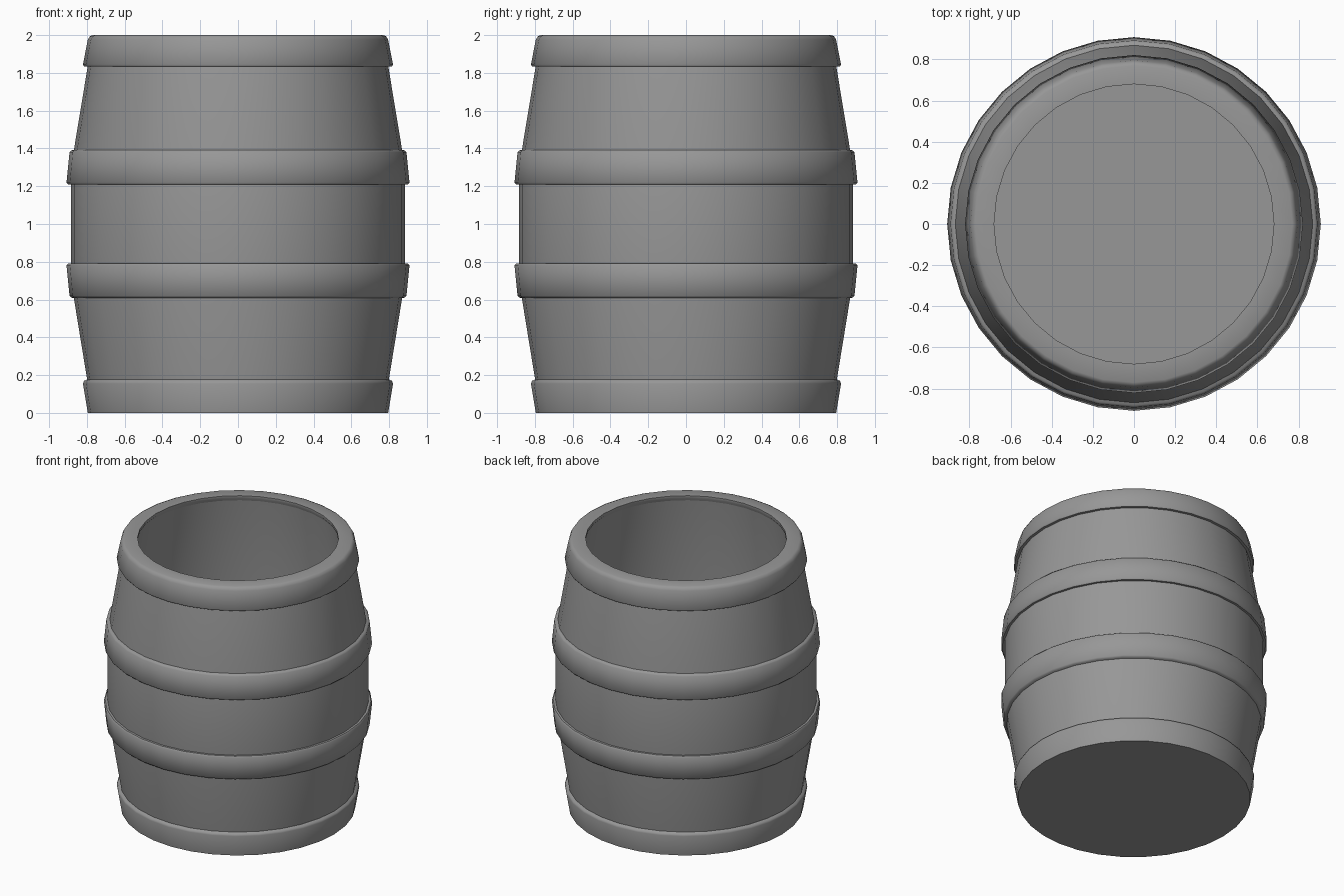
import bpy
import bmesh
import math

if "Cube" in bpy.data.objects:
    bpy.data.objects.remove(bpy.data.objects["Cube"])

SIDES = 32

dark = bpy.data.materials.new("dark_grey")
dark.diffuse_color = (0.31, 0.31, 0.31, 1)
dark.use_nodes = True
dark.node_tree.nodes["Principled BSDF"].inputs["Base Color"].default_value = dark.diffuse_color


def lathe(name, profile, closed=False):
    """Revolve an (r, z) profile about z; r = 0 makes a pole."""
    bm = bmesh.new()
    rings = []
    for r, z in profile:
        if r == 0:
            rings.append([bm.verts.new((0, 0, z))] * SIDES)
        else:
            rings.append([bm.verts.new((r * math.cos(2 * math.pi * i / SIDES),
                                        r * math.sin(2 * math.pi * i / SIDES), z))
                          for i in range(SIDES)])
    pairs = list(zip(rings, rings[1:]))
    if closed:
        pairs.append((rings[-1], rings[0]))
    for a, b in pairs:
        for i in range(SIDES):
            j = (i + 1) % SIDES
            bm.faces.new(dict.fromkeys((a[i], a[j], b[j], b[i])))
    bmesh.ops.recalc_face_normals(bm, faces=bm.faces)
    mesh = bpy.data.meshes.new(name)
    bm.to_mesh(mesh)
    bm.free()
    mesh.materials.append(dark)
    obj = bpy.data.objects.new(name, mesh)
    bpy.context.collection.objects.link(obj)
    bpy.ops.object.select_all(action='DESELECT')
    bpy.context.view_layer.objects.active = obj
    obj.select_set(True)
    bpy.ops.object.shade_smooth_by_angle(angle=math.radians(50))
    return obj


# Hollow barrel body: outer wall, rim, inner wall, floor
lathe("barrel_body", [(0, 0), (0.77, 0), (0.884, 0.70), (0.884, 1.30), (0.77, 1.99),
                      (0.69, 1.99), (0.78, 1.30), (0.78, 0.70), (0.69, 0.10), (0, 0.10)])

# Middle hoops, mirrored about the waist
hoop = [(0.87, 1.21), (0.90, 1.21), (0.908, 1.22), (0.892, 1.38), (0.882, 1.39), (0.86, 1.395)]
lathe("upper_hoop", hoop, closed=True)
lathe("lower_hoop", [(r, 2 - z) for r, z in hoop], closed=True)

# End hoops: the top one wraps over the rim
lathe("top_hoop", [(0.78, 1.835), (0.815, 1.835), (0.821, 1.845), (0.795, 1.975),
                   (0.785, 1.993), (0.77, 2.0), (0.68, 2.0), (0.68, 1.98)], closed=True)
lathe("bottom_hoop", [(0.765, 0), (0.795, 0), (0.821, 0.155), (0.815, 0.17),
                      (0.79, 0.18)], closed=True)
